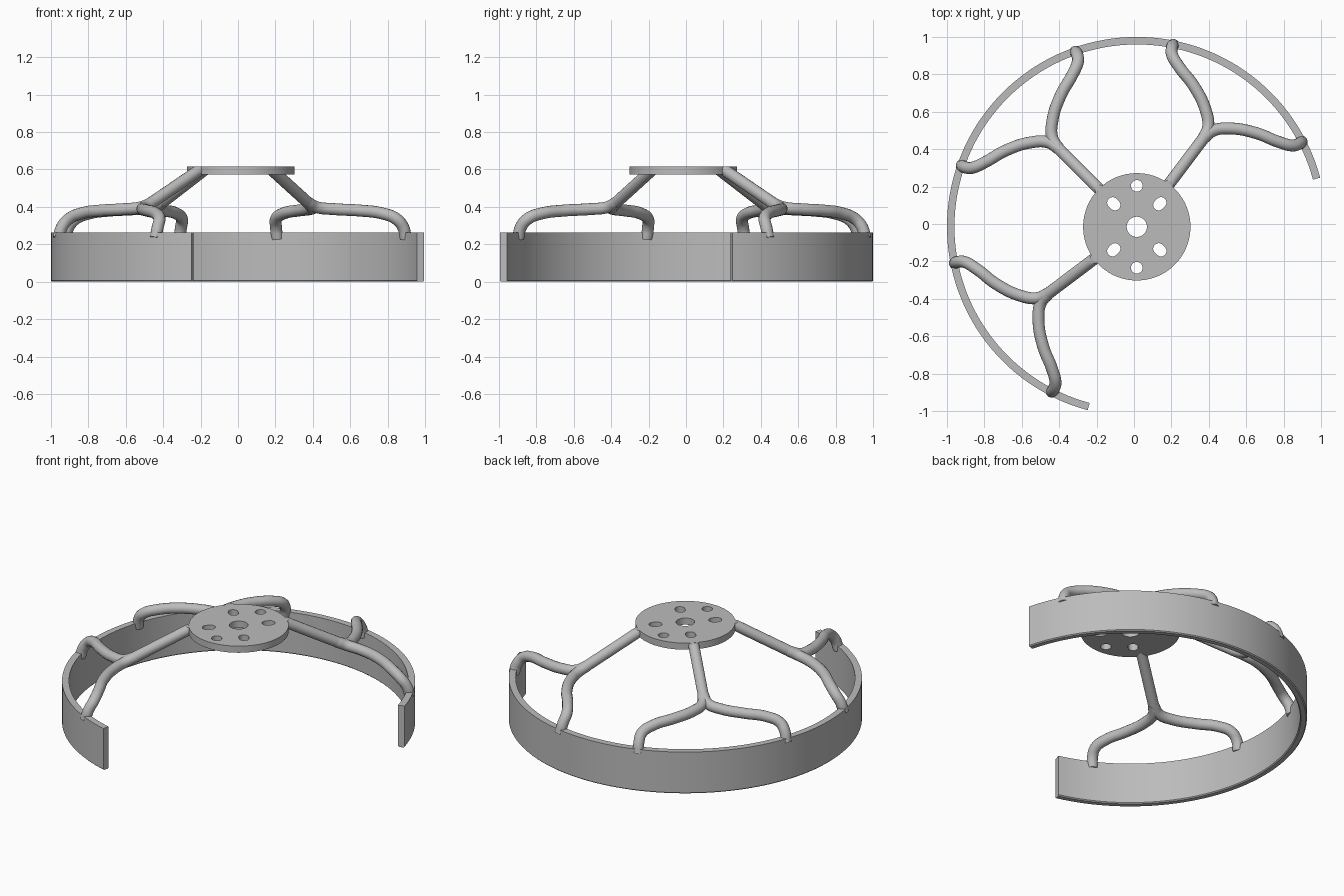
import bpy, bmesh, math
from mathutils import Matrix, Vector

cube = bpy.data.objects.get("Cube")
if cube:
    bpy.data.objects.remove(cube, do_unlink=True)

CENTER = Vector((0.015, -0.015, 0))
TUBE = 0.032
HUB_TOP = 0.616

metal = bpy.data.materials.new("grey_metal")
metal.use_nodes = True
metal.diffuse_color = (0.5, 0.5, 0.5, 1)
metal.node_tree.nodes["Principled BSDF"].inputs["Base Color"].default_value = (0.5, 0.5, 0.5, 1)


def finish(obj):
    """Select, convert to mesh, colour and smooth an object."""
    bpy.ops.object.select_all(action="DESELECT")
    obj.select_set(True)
    bpy.context.view_layer.objects.active = obj
    if obj.type == "CURVE":
        bpy.ops.object.convert(target="MESH")
        obj = bpy.context.view_layer.objects.active
    obj.data.materials.clear()
    obj.data.materials.append(metal)
    bpy.ops.object.shade_smooth_by_angle(angle=math.radians(35))
    return obj


def add_object(name, data):
    obj = bpy.data.objects.new(name, data)
    bpy.context.collection.objects.link(obj)
    return obj


def tube(name, points, angle):
    """Round tube through points given along, across and above an arm axis."""
    data = bpy.data.curves.new(name, "CURVE")
    data.dimensions = "3D"
    data.bevel_depth = TUBE
    data.bevel_resolution = 6
    data.resolution_u = 8
    data.use_fill_caps = True
    spline = data.splines.new("BEZIER")
    spline.bezier_points.add(len(points) - 1)
    turn = Matrix.Translation(CENTER) @ Matrix.Rotation(math.radians(angle), 4, "Z")
    for knot, p in zip(spline.bezier_points, points):
        knot.co = turn @ Vector(p)
        knot.handle_left_type = knot.handle_right_type = "AUTO"
    return finish(add_object(name, data))


def outline(data, points):
    spline = data.splines.new("POLY")
    spline.points.add(len(points) - 1)
    for knot, (x, y) in zip(spline.points, points):
        knot.co = (x, y, 0, 1)
    spline.use_cyclic_u = True


def slot(distance, angle, radius, half=0.0, count=32):
    """Circle, or radial slot when half is above zero."""
    a = math.radians(angle)
    result = []
    for i in range(count):
        t = 2 * math.pi * (i + 0.5) / count
        u = distance + radius * math.cos(t) + math.copysign(half, math.cos(t))
        v = radius * math.sin(t)
        result.append((u * math.cos(a) - v * math.sin(a), u * math.sin(a) + v * math.cos(a)))
    return result


# Open rim band: chamfered section swept around 240 degrees
inner, outer, height, edge = 0.975, 1.015, 0.264, 0.006
section = [(inner + edge, 0), (outer - edge, 0), (outer, edge), (outer, height),
           (inner, height), (inner, edge)]
bm = bmesh.new()
start = Matrix.Rotation(math.radians(15), 3, "Z")
face = bm.faces.new([bm.verts.new(start @ Vector((r, 0, z))) for r, z in section])
end_cap = face.copy()
bmesh.ops.spin(bm, geom=[face] + face.edges[:] + face.verts[:], cent=(0, 0, 0),
               axis=(0, 0, 1), angle=math.radians(240), steps=96)
bmesh.ops.remove_doubles(bm, verts=bm.verts, dist=0.0001)
bmesh.ops.recalc_face_normals(bm, faces=bm.faces)
bmesh.ops.translate(bm, verts=bm.verts, vec=CENTER)
mesh = bpy.data.meshes.new("rim_band")
bm.to_mesh(mesh)
bm.free()
finish(add_object("rim_band", mesh))

# Hub plate with centre hole, two round holes and four radial slots
plate = bpy.data.curves.new("hub_plate", "CURVE")
plate.dimensions = "2D"
plate.fill_mode = "BOTH"
plate.extrude = 0.021
outline(plate, slot(0, 0, 0.287, count=96))
outline(plate, slot(0, 0, 0.054, count=48))
for angle in (90, 270):
    outline(plate, slot(0.219, angle, 0.031))
for angle in (45, 135, 225, 315):
    outline(plate, slot(0.174, angle, 0.029, 0.009))
hub = add_object("hub_plate", plate)
hub.location = CENTER + Vector((0, 0, HUB_TOP - 0.021))
finish(hub)

# Three sloping arms, each splitting into two curved legs
arm_path = [(0.23, 0, 0.623), (0.44, 0, 0.508), (0.62, 0, 0.41)]
leg_path = [(0.59, 0, 0.425), (0.655, 0.016, 0.398), (0.72, 0.082, 0.388),
            (0.785, 0.21, 0.38), (0.818, 0.33, 0.365), (0.848, 0.403, 0.335),
            (0.878, 0.426, 0.29), (0.895, 0.43, 0.232)]
for label, angle in (("left", 53), ("back", 135), ("right", 217)):
    arm = tube(label + "_arm", arm_path, angle)
    # Trim the arm flush with the top of the hub
    bm = bmesh.new()
    bm.from_mesh(arm.data)
    bmesh.ops.remove_doubles(bm, verts=bm.verts, dist=0.0001)
    cut = bmesh.ops.bisect_plane(bm, geom=bm.verts[:] + bm.edges[:] + bm.faces[:],
                                 plane_co=(0, 0, HUB_TOP - 0.001), plane_no=(0, 0, 1),
                                 clear_outer=True)
    edges = [e for e in cut["geom_cut"] if isinstance(e, bmesh.types.BMEdge)]
    bmesh.ops.holes_fill(bm, edges=edges)
    bm.to_mesh(arm.data)
    bm.free()
    finish(arm)
    for side, sign in (("first", -1), ("second", 1)):
        tube(f"{label}_{side}_leg", [(u, sign * v, z) for u, v, z in leg_path], angle)
